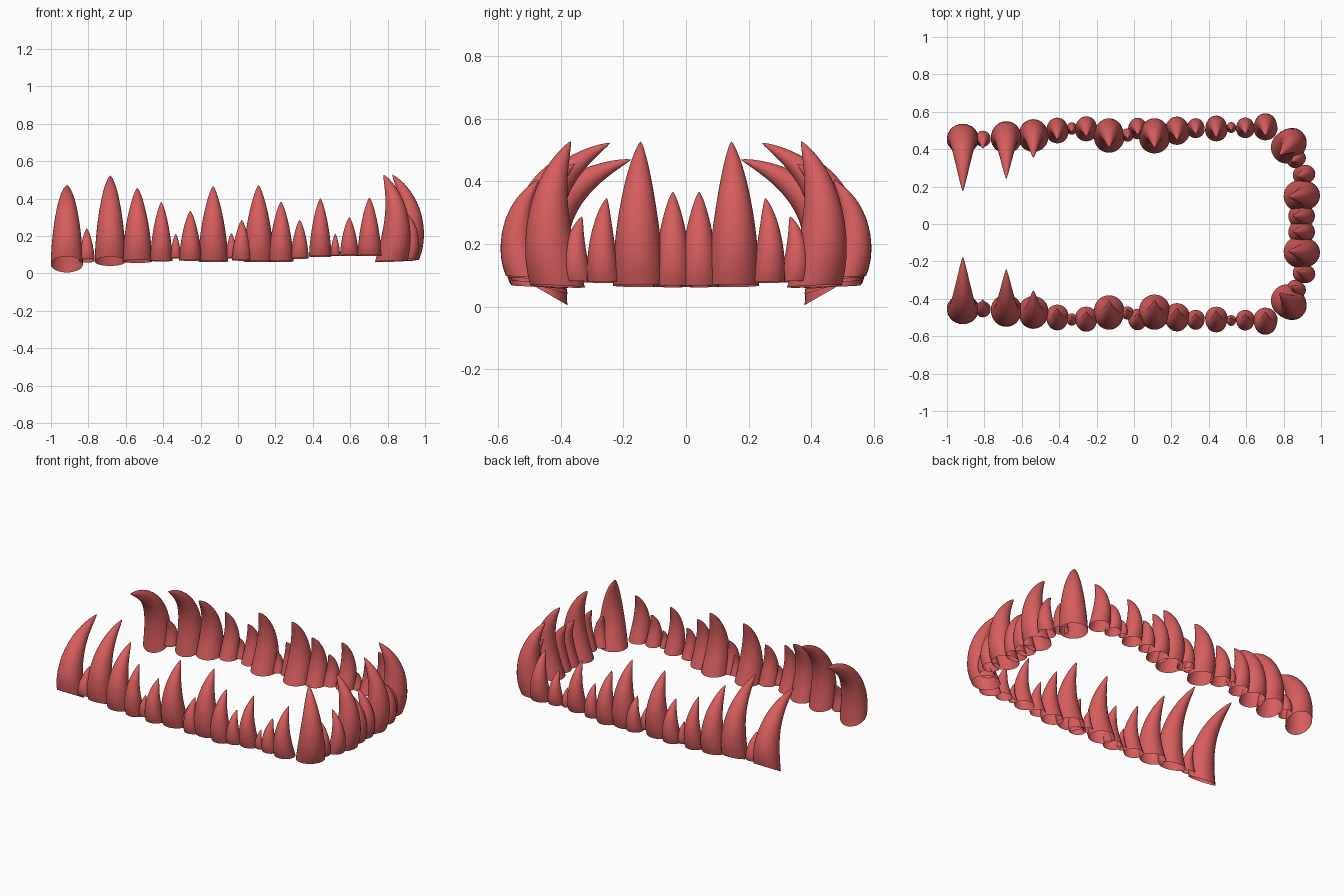
import bpy, bmesh
from math import sin, cos, pi, radians, atan2
from mathutils import Vector

if "Cube" in bpy.data.objects:
    bpy.data.objects.remove(bpy.data.objects["Cube"])

SEG, RINGS = 28, 16
mat = bpy.data.materials.new("tooth_red")
mat.diffuse_color = (0.68, 0.11, 0.11, 1)
mat.use_nodes = True
mat.node_tree.nodes["Principled BSDF"].inputs["Base Color"].default_value = mat.diffuse_color


def make_tooth(name, x, y, r, z0, z1, facing=90, lean=0.13, bulge=0.225, knee=0.57, tilt=3):
    """Curved hollow fang, open at the root: spine bows outward then hooks inward; mirrored over y."""
    h = z1 - z0
    out = Vector((cos(radians(facing)), sin(radians(facing)), 0))
    side = Vector((-out.y, out.x, 0))
    up = Vector((0, 0, 1))
    bm = bmesh.new()
    rings = []
    for i in range(RINGS):
        t = 1 - (1 - i / RINGS) ** 1.4   # rings crowd towards the tip
        d = h * (2 * t * (1 - t) * bulge - t * t * lean)
        z = h * (2 * t * (1 - t) * knee + t * t)
        dd = 2 * (1 - 2 * t) * bulge - 2 * t * lean
        dz = 2 * (1 - 2 * t) * knee + 2 * t
        w = min(1, 2 * t)
        a = radians(-tilt) * (1 - w) + atan2(dd, dz) * w
        across = out * cos(a) - up * sin(a)
        c = Vector((x, y, z0)) + out * d + up * z
        rad = r * (1 - t ** 1.45) ** 0.78
        rings.append([bm.verts.new(c + across * rad * cos(2 * pi * k / SEG)
                                   + side * rad * sin(2 * pi * k / SEG)) for k in range(SEG)])
    tip = bm.verts.new(Vector((x, y, z1)) - out * h * lean)
    for a, b in zip(rings, rings[1:]):
        for k in range(SEG):
            n = (k + 1) % SEG
            bm.faces.new((a[k], a[n], b[n], b[k]))
    for k in range(SEG):
        bm.faces.new((rings[-1][k], rings[-1][(k + 1) % SEG], tip))
    me = bpy.data.meshes.new(name)
    bm.to_mesh(me)
    bm.free()
    me.materials.append(mat)
    ob = bpy.data.objects.new(name, me)
    bpy.context.collection.objects.link(ob)
    m = ob.modifiers.new("mirror", 'MIRROR')
    m.use_axis = (False, True, False)
    m.use_mirror_merge = False
    bpy.ops.object.select_all(action='DESELECT')
    ob.select_set(True)
    bpy.context.view_layer.objects.active = ob
    bpy.ops.object.shade_smooth_by_angle(angle=radians(50))


# back teeth: strongly hooked inward with tilted bases
make_tooth("back_fang", -.915, .453, .086, .048, .47, lean=.66, bulge=.12, knee=.76, tilt=30)
make_tooth("back_small_tooth", -.808, .454, .042, .068, .24, lean=.3, bulge=.15, tilt=15)
make_tooth("second_back_fang", -.683, .457, .083, .064, .523, lean=.47, bulge=.17, knee=.7, tilt=17)
make_tooth("third_back_fang", -.538, .465, .08, .064, .457, lean=.28, bulge=.21, knee=.6, tilt=6)

# side row: x, y, radius, base z, tip z
side_row = [
    (-.41, .491, .06, .067, .382), (-.333, .507, .029, .08, .212),
    (-.255, .502, .06, .07, .335), (-.133, .462, .081, .064, .467),
    (-.035, .472, .032, .08, .215), (.02, .505, .052, .07, .285),
    (.11, .46, .083, .064, .472), (.23, .49, .067, .064, .383),
    (.33, .507, .048, .08, .286), (.44, .502, .06, .09, .402),
    (.52, .513, .026, .095, .212), (.595, .509, .05, .095, .3),
    (.703, .511, .064, .095, .405)]
for i, t in enumerate(side_row):
    make_tooth(f"side_tooth_{i + 1}", *t)

# front row: x, y, radius, base z, tip z, facing angle
front_row = [
    (.82, .41, .088, .065, .528, 45), (.863, .345, .047, .08, .288, 30),
    (.902, .262, .053, .078, .347, 15), (.884, .15, .084, .067, .528, 5),
    (.888, .042, .063, .065, .367, 0)]
for i, t in enumerate(front_row):
    make_tooth(f"front_tooth_{i + 1}", *t)
